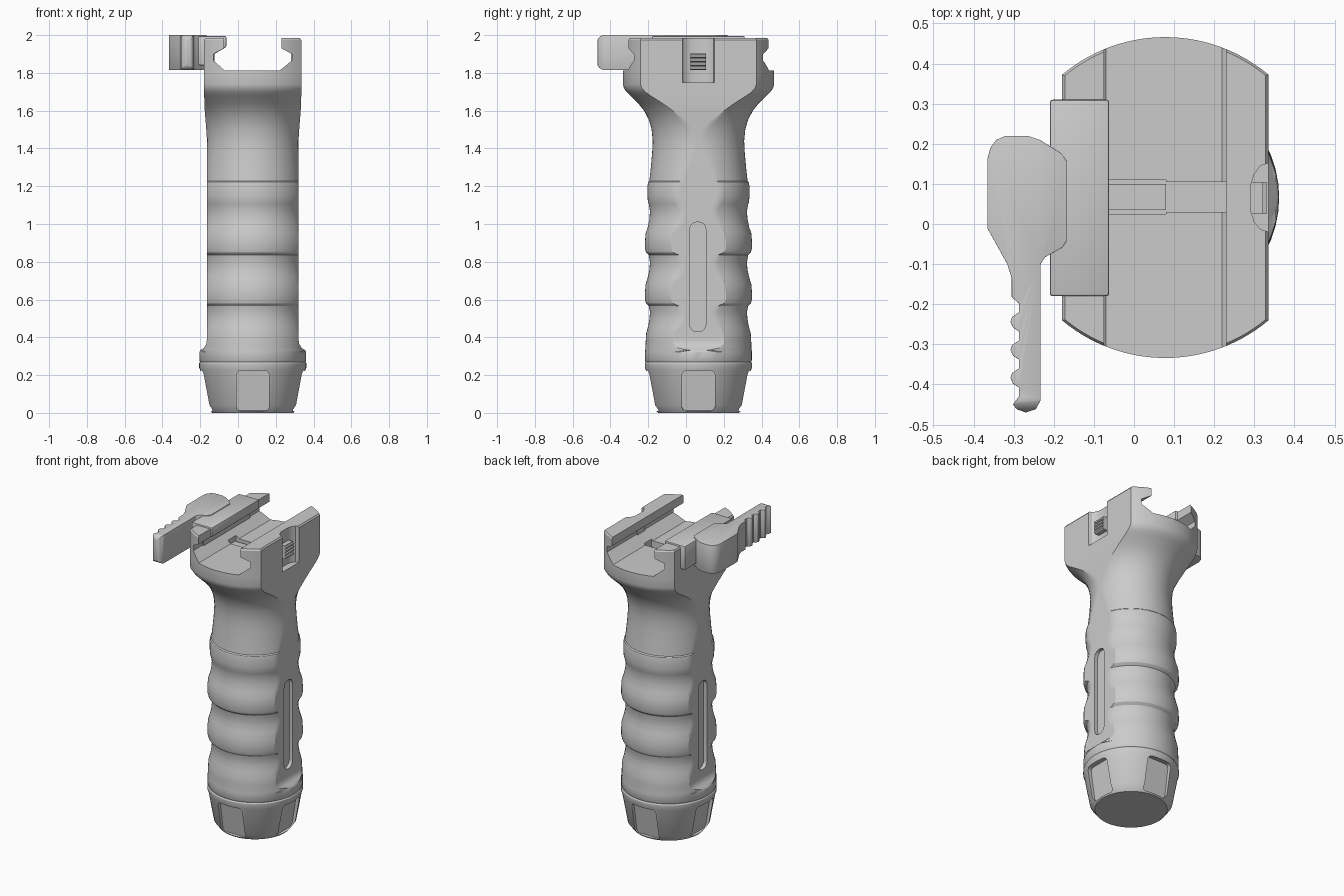
import bpy, bmesh, math
from mathutils import Matrix, Vector

if "Cube" in bpy.data.objects:
    bpy.data.objects.remove(bpy.data.objects["Cube"])

CX, CY = 0.078, 0.066   # grip axis


def make(name, bm):
    bmesh.ops.recalc_face_normals(bm, faces=bm.faces)
    me = bpy.data.meshes.new(name)
    bm.to_mesh(me)
    bm.free()
    ob = bpy.data.objects.new(name, me)
    bpy.context.collection.objects.link(ob)
    return ob


def prism(name, pts, axis, a, b):
    """Extrude a 2D outline along an axis from a to b."""
    place = {'x': lambda u, v: (a, u, v), 'y': lambda u, v: (u, a, v), 'z': lambda u, v: (u, v, a)}[axis]
    step = {'x': (b - a, 0, 0), 'y': (0, b - a, 0), 'z': (0, 0, b - a)}[axis]
    bm = bmesh.new()
    f = bm.faces.new([bm.verts.new(place(u, v)) for u, v in pts])
    res = bmesh.ops.extrude_face_region(bm, geom=[f], use_keep_orig=True)
    bmesh.ops.translate(bm, vec=step, verts=[g for g in res['geom'] if isinstance(g, bmesh.types.BMVert)])
    return make(name, bm)


def rounded(u0, u1, v0, v1, r, n=6):
    pts = []
    for k, (u, v) in enumerate([(u1 - r, v1 - r), (u0 + r, v1 - r), (u0 + r, v0 + r), (u1 - r, v0 + r)]):
        for i in range(n + 1):
            t = math.pi / 2 * (k + i / n)
            pts.append((u + r * math.cos(t), v + r * math.sin(t)))
    return pts


def activate(ob):
    bpy.ops.object.select_all(action='DESELECT')
    ob.select_set(True)
    bpy.context.view_layer.objects.active = ob


def boolean(ob, cutter, op='DIFFERENCE'):
    activate(ob)
    m = ob.modifiers.new('cut', 'BOOLEAN')
    m.operation, m.solver, m.object = op, 'EXACT', cutter
    bpy.ops.object.modifier_apply(modifier=m.name)
    bpy.data.objects.remove(cutter, do_unlink=True)


def finish(ob, bevel=0.0, angle=30):
    activate(ob)
    if bevel:
        m = ob.modifiers.new('bevel', 'BEVEL')
        m.width, m.segments, m.limit_method = bevel, 2, 'ANGLE'
        m.angle_limit = math.radians(35)
        bpy.ops.object.modifier_apply(modifier=m.name)
    bpy.ops.object.shade_smooth_by_angle(angle=math.radians(angle))


# grip body: rings (z, radius, flat half width, half angle of the flat when unclipped)
rings = [(0, .215, 1, .5), (.04, .245, 1, .5), (.225, .278, 1, .5), (.24, .284, 1, .5), (.262, .284, 1, .5),
         (.27, .279, 1, .5), (.278, .283, 1, .5), (.322, .283, 1, .5), (.332, .282, .276, .2),
         (.345, .281, .258, .2), (.365, .28, .246, .2), (.385, .279, .243, .2)]
grip = [(.42, .277), (.46, .266), (.50, .259), (.535, .257), (.565, .263), (.58, .278), (.60, .283), (.64, .283), (.68, .28),
        (.72, .268), (.76, .259), (.80, .257), (.835, .263), (.85, .278), (.87, .283), (.91, .283), (.95, .28),
        (.985, .268), (1.03, .259), (1.07, .257), (1.105, .263), (1.12, .268), (1.15, .27), (1.20, .27),
        (1.222, .266), (1.228, .26), (1.3, .252), (1.38, .245)]
rings += [(z, r, .243, .06) for z, r in grip]
rings += [(1.44, .242, .243, .06), (1.50, .248, .246, .06), (1.55, .262, .25, .06), (1.60, .288, .254, .06),
          (1.64, .32, .256, .06), (1.68, .362, .257, .06), (1.70, .382, .257, .06), (1.72, .395, .257, .06),
          (1.74, .40, .257, .06), (1.80, .40, .257, .06), (1.975, .40, .257, .06), (1.985, .394, .25, .06)]
NS, NA = 8, 28
bm = bmesh.new()
loops = []
for z, r, w, amin in rings:
    A = max(math.acos(min(1, w / r)), amin)
    ts = [-A + 2 * A * i / NS for i in range(NS)] + [A + (math.pi - 2 * A) * i / NA for i in range(NA)]
    ts += [t + math.pi for t in ts]
    loops.append([bm.verts.new((CX + max(-w, min(w, r * math.cos(t))), CY + r * math.sin(t), z)) for t in ts])
n = len(loops[0])
for lo, hi in zip(loops, loops[1:]):
    for i in range(n):
        bm.faces.new((lo[i], lo[(i + 1) % n], hi[(i + 1) % n], hi[i]))
bm.faces.new(loops[0][::-1])
bm.faces.new(loops[-1])
body = make('grip_body', bm)

# rail channel and cross slot in its floor
boolean(body, prism('rail_cut', [(-.075, 2.1), (-.075, 1.93), (-.13, 1.9), (-.13, 1.865), (-.07, 1.812), (.22, 1.812),
                                 (.285, 1.865), (.285, 1.9), (.23, 1.93), (.23, 2.1)], 'y', -1, 1))
boolean(body, prism('cross_slot', [(-.09, .025), (.08, .025), (.08, .03), (.23, .03), (.23, .105), (.08, .105),
                                   (.08, .11), (-.09, .11)], 'z', 1.77, 1.85))

# button pocket on the right side
boolean(body, prism('button_pocket', [(.292, .03), (.292, .10), (.30, .125), (.315, .145), (.36, .16), (.36, -.028),
                                      (.315, -.013), (.30, .005)], 'z', 1.75, 2.1))

# long slots in both side flats
for s in (1, -1):
    boolean(body, prism('side_slot', rounded(.02, .105, .43, 1.01, .038), 'x', CX + s * .22, CX + s * .3))

# four pockets around the end cap
for k in range(4):
    c = prism('cap_pocket', rounded(-.087, .087, -.11, .11, .025), 'x', 0, .15)
    c.data.transform(Matrix.Translation((CX, CY, 0)) @ Matrix.Rotation(k * math.pi / 2, 4, 'Z')
                     @ Matrix.Translation((.222, 0, .12)) @ Matrix.Rotation(math.radians(9), 4, 'Y'))
    boolean(body, c)
finish(body)

# bar lying in the cross slot
finish(prism('cross_bar', [(-.12, 1.765), (.08, 1.765), (.08, 1.795), (-.12, 1.795)], 'y', .035, .1))

# ridged push button
prof = [(.28, 1.815), (.322, 1.815)]
for i in range(4):
    z = 1.818 + i * .021
    prof += [(.331, z + .003), (.331, z + .013), (.322, z + .016), (.322, z + .019)]
prof += [(.322, 1.902), (.28, 1.902)]
finish(prism('push_button', prof, 'y', .025, .105))

# sliding clamp jaw
finish(prism('clamp_jaw', [(-.21, 1.84), (-.21, 1.995), (-.062, 1.995), (-.062, 1.937), (-.125, 1.9), (-.125, 1.84)],
             'y', -.18, .31), .007)

# locking lever with finger notches
outline = [(-.365, .165), (-.358, .19), (-.343, .21), (-.32, .22), (-.265, .22), (-.235, .21), (-.18, .175),
           (-.167, .155), (-.167, -.04), (-.178, -.058), (-.222, -.083), (-.233, -.1), (-.233, -.44), (-.245, -.462),
           (-.27, -.47), (-.292, -.462), (-.302, -.45)]
for i in range(4):
    y = -.45 + i * .07
    outline += [(-.287, y + .02), (-.287, y + .042)]
    outline += [(-.302, y + .052), (-.308, y + .066), (-.304, y + .078)] if i < 3 else [(-.305, y + .058)]
outline += [(-.305, -.135), (-.316, -.1), (-.365, -.012)]
lever = prism('locking_lever', outline, 'z', 1.815, 2.0)
boolean(lever, prism('lever_trim', rounded(-.471, .6, 1.8149, 2.0001, .04), 'x', -.6, 0), 'INTERSECT')
finish(lever, .006)
